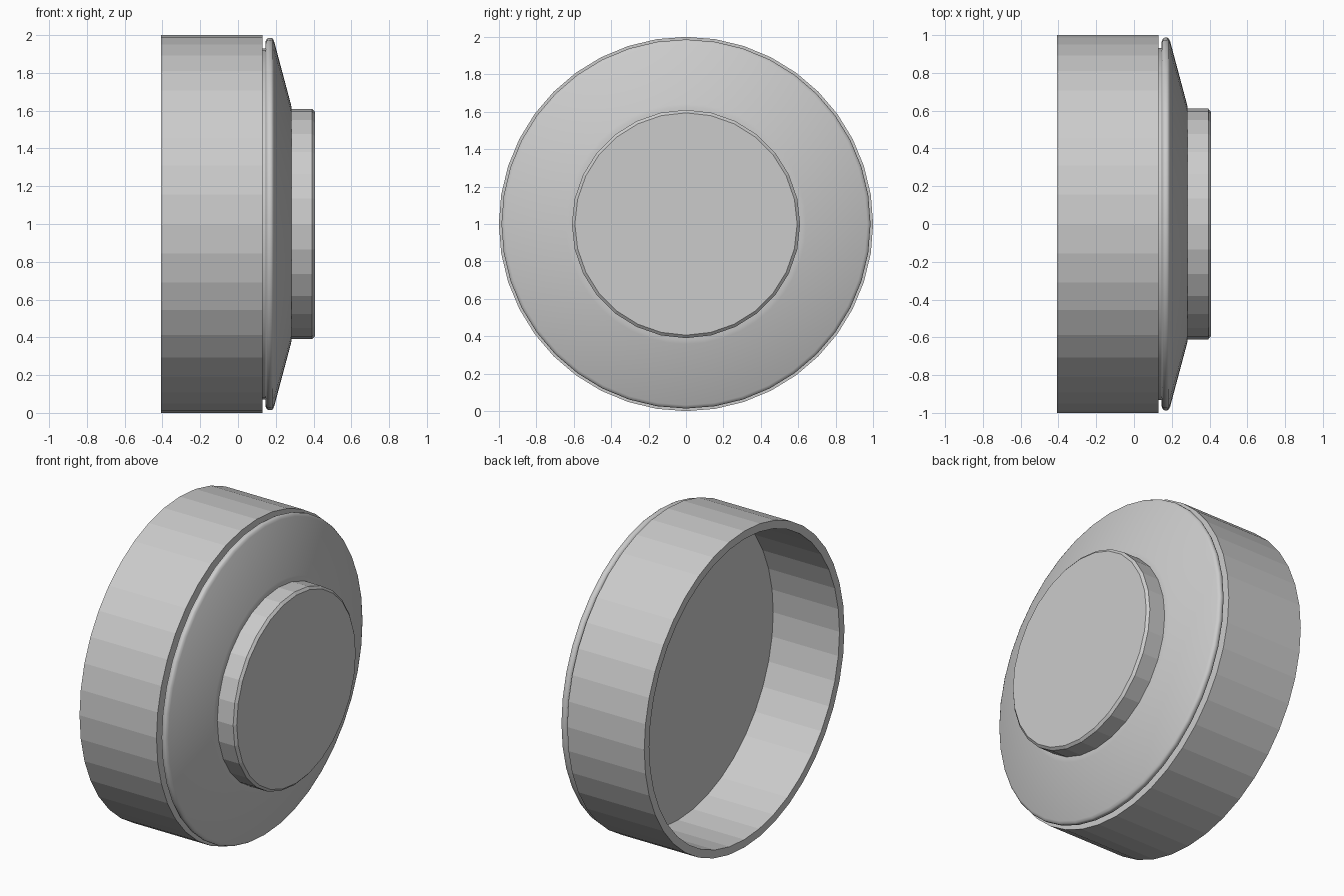
import bpy, math

if "Cube" in bpy.data.objects:
    bpy.data.objects.remove(bpy.data.objects["Cube"])

AXIS_Z = 1.0


def lathe(name, profile, sides, smooth_angle=None):
    """Revolve (x, radius) points about the horizontal x axis; radius 0 makes a pole."""
    verts, rings, faces = [], [], []
    for x, r in profile:
        n = 1 if r == 0 else sides
        rings.append([len(verts) + i for i in range(n)])
        for i in range(n):
            a = 2 * math.pi * i / sides
            verts.append((x, r * math.sin(a), AXIS_Z + r * math.cos(a)))
    # Profiles run from back to front along the outside, so faces point outwards
    for a, b in zip(rings, rings[1:]):
        for i in range(sides):
            j = (i + 1) % sides
            if len(a) == 1:
                faces.append((a[0], b[i], b[j]))
            elif len(b) == 1:
                faces.append((a[j], a[i], b[0]))
            else:
                faces.append((a[j], a[i], b[i], b[j]))
    mesh = bpy.data.meshes.new(name)
    mesh.from_pydata(verts, [], faces)
    obj = bpy.data.objects.new(name, mesh)
    bpy.context.collection.objects.link(obj)
    if smooth_angle:
        bpy.ops.object.select_all(action='DESELECT')
        bpy.context.view_layer.objects.active = obj
        obj.select_set(True)
        bpy.ops.object.shade_smooth_by_angle(angle=math.radians(smooth_angle))
    return obj


# Hollow cup: inner floor, inner wall, rim, outer wall, front shoulder
lathe("cup", [(0.055, 0), (0.055, 0.95), (-0.408, 0.95),
              (-0.408, 1.0), (0.13, 1.0), (0.13, 0.91)], 40)

# Flange: recessed neck, rounded lip, sloping cone, small step to the boss
lathe("flange", [(0.12, 0.93), (0.145, 0.93),
                 (0.147, 0.970), (0.153, 0.981), (0.163, 0.986),
                 (0.176, 0.986), (0.184, 0.981), (0.191, 0.968),
                 (0.278, 0.642), (0.282, 0.625), (0.282, 0.59)], 40, 50)

# Front boss with a chamfered edge
lathe("front_boss", [(0.27, 0.61), (0.393, 0.61),
                     (0.407, 0.594), (0.407, 0)], 28)
